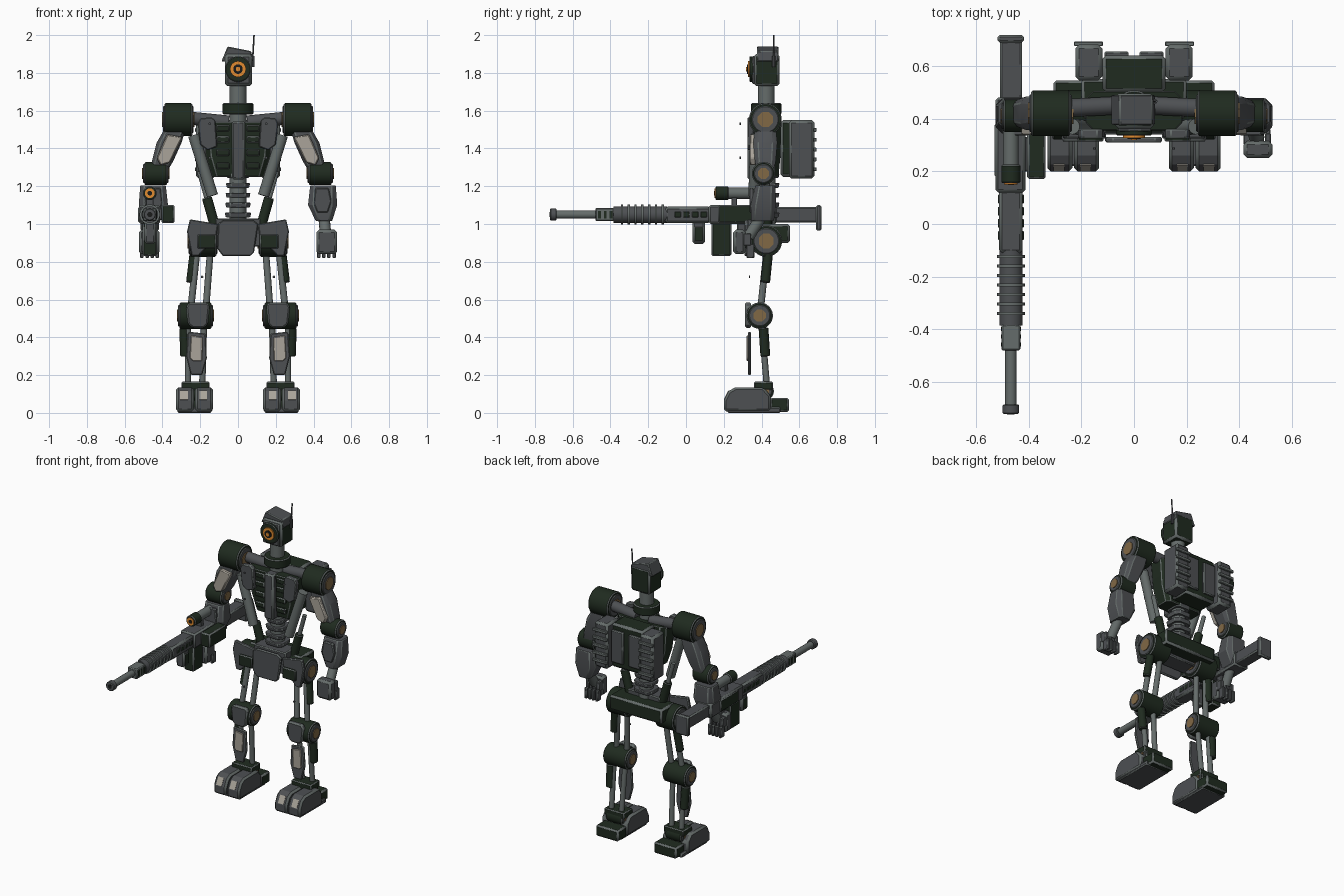
import bpy, bmesh, math
from mathutils import Vector

COL = {"dark_green": (0.014, 0.024, 0.014), "gunmetal": (0.075, 0.08, 0.086),
       "steel": (0.13, 0.15, 0.145), "beige": (0.40, 0.37, 0.32),
       "brass": (0.22, 0.14, 0.06), "orange": (0.75, 0.26, 0.03), "black": (0.01, 0.011, 0.01)}
MAT = {}
for n, c in COL.items():
    MAT[n] = bpy.data.materials.new(n)
    MAT[n].diffuse_color = (*c, 1)
G, M, S, B = "dark_green", "gunmetal", "steel", "beige"


def finish(name, bm, mat, bevel):
    """Turn a bmesh into an object; bevelled edges show worn steel."""
    bmesh.ops.recalc_face_normals(bm, faces=bm.faces)
    me = bpy.data.meshes.new(name)
    bm.to_mesh(me)
    bm.free()
    ob = bpy.data.objects.new(name, me)
    bpy.context.collection.objects.link(ob)
    me.materials.append(MAT[mat])
    me.materials.append(MAT[S] if mat in (G, M) else MAT[mat])
    if bevel:
        bv = ob.modifiers.new("worn_edges", "BEVEL")
        bv.width, bv.segments, bv.material = bevel, 1, 1
        bv.limit_method, bv.angle_limit = "ANGLE", math.radians(35)
    return ob


def rings(name, loops, mat, bevel=0.005):
    """Skin a stack of equal-length point loops and cap both ends."""
    bm = bmesh.new()
    vs = [[bm.verts.new(p) for p in l] for l in loops]
    n = len(vs[0])
    for a, b in zip(vs, vs[1:]):
        for i in range(n):
            bm.faces.new((a[i], a[(i + 1) % n], b[(i + 1) % n], b[i]))
    bm.faces.new(vs[0])
    bm.faces.new(vs[-1])
    return finish(name, bm, mat, bevel)


def prism(name, pts, axis, a, b, mat, bevel=0.005):
    f = (lambda p, t: (t, p[0], p[1])) if axis == "x" else (lambda p, t: (p[0], t, p[1]))
    return rings(name, [[f(p, t) for p in pts] for t in (a, b)], mat, bevel)


def box(name, x, y, z, mat, bevel=0.006):
    """Box from (min, max) ranges."""
    return prism(name, [(x[0], z[0]), (x[1], z[0]), (x[1], z[1]), (x[0], z[1])], "y", *y, mat, bevel)


def loft(name, secs, mat, bevel=0.004):
    """Chamfered-rectangle sections (cx, cy, z, width, depth)."""
    loops = []
    for cx, cy, z, w, d in secs:
        w, d = w / 2, d / 2
        c = min(w, d) * 0.4
        q = [(w, d - c), (w - c, d), (c - w, d), (-w, d - c), (-w, c - d), (c - w, -d), (w - c, -d), (w, c - d)]
        loops.append([(cx + u, cy + v, z) for u, v in q])
    return rings(name, loops, mat, bevel)


def rod(name, p, q, r, mat, sides=20, bevel=0.0, r2=None):
    p, q = Vector(p), Vector(q)
    rot = (q - p).to_track_quat("Z", "Y")
    ang = [2 * math.pi * (i + .5) / sides for i in range(sides)]
    return rings(name, [[c + rot @ Vector((math.cos(t) * k, math.sin(t) * k, 0)) for t in ang]
                        for c, k in ((p, r), (q, r2 or r))], mat, bevel)


def drum(name, x0, x1, y, z, r):
    """Joint drum along x with steel rims and brass hubs."""
    rod(name, (x0, y, z), (x1, y, z), r, G, 28, 0.006)
    d = 1 if x1 > x0 else -1
    rod(name + "_rim", (x0 - d * .007, y, z), (x1 + d * .007, y, z), r * .82, M, 28, 0.004)
    rod(name + "_hub", (x0 - d * .012, y, z), (x1 + d * .012, y, z), r * .5, "brass", 8)


# Head
box("head", (-.07, .075), (.36, .495), (1.73, 1.90), G, .013)
prism("head_cap", [(-.088, 1.86), (-.055, 1.94), (.07, 1.915), (.08, 1.86)], "y", .375, .49, M)
box("face_plate", (-.06, .065), (.35, .37), (1.74, 1.89), M)
for nm, r, y, m in (("eye_housing", .068, .335, G), ("eye_ring", .042, .327, "orange"),
                    ("eye_iris", .025, .322, "black"), ("eye_lens", .012, .318, "orange")):
    rod(nm, (0, .36, 1.82), (0, y, 1.82), r, m, 24, .004 if m == G else 0)
rod("antenna_base", (.078, .465, 1.83), (.078, .465, 1.89), .01, M, 10)
rod("antenna", (.078, .465, 1.88), (.085, .465, 2.0), .0045, M, 8)
rod("neck", (0, .425, 1.52), (0, .425, 1.75), .045, S, 24)
rod("neck_collar", (0, .425, 1.58), (0, .425, 1.64), .082, G, 28, .006)

# Torso
loft("chest_core", [(0, .43, 1.25, .27, .12), (0, .43, 1.36, .34, .14), (0, .43, 1.54, .37, .15)], G)
box("sternum", (-.033, .037), (.325, .40), (1.235, 1.545), M, .01)
for i in range(5):
    z = 1.035 + i * .052
    loft("spine_disc", [(0, .43, z, .13 - .004 * i, .12), (0, .43, z + .026, .14 - .004 * i, .13)], M)
rod("spine_core", (0, .43, .98), (0, .43, 1.3), .045, S)

# Backpack
box("backpack", (-.12, .12), (.5, .64), (1.25, 1.55), G, .014)
for s in (1, -1):
    X = lambda a, b: tuple(sorted((s * a, s * b)))
    box("backpack_panel", X(.02, .112), (.63, .655), (1.29, 1.51), M)
    box("side_pack", X(.12, .222), (.545, .68), (1.24, 1.55), M, .014)
    for i in range(5):
        box("side_pack_rib", X(.118, .228), (.675, .692), (1.28 + i * .052, 1.30 + i * .052), S, .003)

    # Chest details
    prism("chest_plate", [(s * .11, 1.41), (s * .12, 1.55), (s * .14, 1.565), (s * .2, 1.56),
                          (s * .213, 1.53), (s * .2, 1.42), (s * .16, 1.39)], "y", .325, .36, M)
    for z in (1.29, 1.36, 1.43, 1.49):
        box("chest_rib", X(.045, .115), (.345, .37), (z, z + .035), G)
    for z in (1.35, 1.53):
        rod("chest_bolt", (s * .15, .283, z), (s * .15, .29, z), .007, M, 8)
    rod("clavicle", (s * .05, .45, 1.54), (s * .25, .44, 1.56), .035, M)
    rod("chest_strut", (s * .235, .37, 1.47), (s * .135, .36, 1.15), .03, S)
    rod("waist_piston", (s * .12, .43, .98), (s * .165, .43, 1.14), .027, G, 16, .004)
    rod("waist_piston_rod", (s * .16, .43, 1.12), (s * .205, .43, 1.28), .014, S, 12)

    # Arm
    drum("shoulder", s * .242, s * .39, .42, 1.553, .087)
    rings("upper_arm", [[(s * (x + u * w), .42 + v * d, z) for u, v in
                         ((1, .6), (.7, 1), (-.7, 1), (-1, .6), (-1, -.6), (-.7, -1), (.7, -1), (1, -.6))]
                        for x, z, w, d in ((.33, 1.51, .055, .055), (.365, 1.43, .066, .064),
                                           (.40, 1.33, .056, .055), (.42, 1.28, .045, .045))], M, .004)
    prism("upper_arm_plate", [(s * .295, 1.46), (s * .375, 1.475), (s * .43, 1.35), (s * .41, 1.31),
                              (s * .36, 1.325)], "y", .338, .37, B, .006)
    drum("elbow", s * .375, s * .495, .41, 1.267, .062)
    loft("forearm", [(s * .455, .405, 1.015, .085, .12), (s * .448, .41, 1.10, .155, .135),
                     (s * .45, .42, 1.205, .135, .105)], M)
    prism("forearm_plate", [(s * .42, 1.06), (s * .475, 1.06), (s * .495, 1.12), (s * .48, 1.19),
                            (s * .41, 1.19), (s * .4, 1.11)], "y", .335, .36, M)
    rod("wrist", (s * .455, .40, 1.04), (s * .465, .33, .93), .03, S, 16)
    box("hand_back", X(.415, .525), (.25, .315), (.84, .97), M, .014)
    for i in range(4):
        x = .416 + i * .027
        box("finger", X(x, x + .023), (.30, .345), (.885, .95), M, .004)
        box("finger_tip", X(x + .002, x + .021), (.32, .362), (.82, .895), M, .004)

    # Hip
    drum("hip", s * .115, s * .255, .425, .91, .084)
    prism("hip_plate", [(s * .105, 1.0), (s * .255, 1.025), (s * .27, .96), (s * .245, .83),
                        (s * .21, .83), (s * .115, .93)], "y", .325, .35, M)
    box("hip_block", X(.115, .215), (.312, .345), (.87, .945), G)

    # Leg
    rod("thigh_rod_outer", (s * .215, .43, .88), (s * .25, .395, .55), .018, S)
    rod("thigh_rod_inner", (s * .145, .43, .88), (s * .17, .395, .55), .018, S)
    rod("thigh_sleeve", (s * .232, .435, .84), (s * .25, .42, .69), .025, G, 16, .004)
    rod("thigh_bolt", (s * .19, .333, .72), (s * .19, .34, .72), .007, M, 8)
    drum("knee", s * .14, s * .31, .39, .515, .07)
    prism("knee_pad", [(s * .15, .57), (s * .165, .585), (s * .26, .585), (s * .275, .56), (s * .265, .47),
                       (s * .24, .45), (s * .18, .45), (s * .16, .47)], "y", .312, .345, M, .008)
    rod("shin_rod_outer", (s * .265, .40, .48), (s * .265, .43, .12), .017, S)
    rod("shin_rod_inner", (s * .18, .40, .48), (s * .19, .43, .12), .017, S)
    rod("shin_sleeve", (s * .285, .41, .45), (s * .28, .42, .30), .026, G, 16, .004)
    prism("shin_plate", [(s * .172, .42), (s * .265, .43), (s * .275, .30), (s * .25, .20), (s * .19, .20),
                         (s * .165, .29)], "y", .328, .345, M)
    prism("shin_inlay", [(s * .188, .40), (s * .248, .41), (s * .255, .29), (s * .24, .275), (s * .19, .275)],
          "y", .32, .33, B, .003)
    drum("ankle", s * .165, s * .285, .415, .115, .05)
    box("ankle_block", X(.15, .30), (.36, .46), (.12, .165), G)

    # Foot
    for x in (.133, .234):
        prism("toe", [(.2, .008), (.2, .065), (.225, .115), (.26, .135), (.41, .135), (.45, .09), (.45, .008)],
              "x", s * x, s * (x + .094), M, .012)
        prism("toe_plate", [(.199, .07), (.224, .118), (.232, .112), (.208, .066)],
              "x", s * (x + .03), s * (x + .072), B, 0)
    box("sole", X(.14, .32), (.22, .5), (0, .03), M)
    box("heel", X(.135, .305), (.445, .545), (.004, .08), G, .01)

# Pelvis
box("pelvis", (-.2, .2), (.40, .55), (.90, 1.0), G, .012)
box("pelvis_core", (-.12, .12), (.34, .46), (.88, 1.03), M)
prism("groin_plate", [(-.105, 1.0), (-.08, 1.02), (.08, 1.02), (.107, 1.0), (.085, .85), (.065, .83),
                      (-.08, .83), (-.11, .87)], "y", .31, .33, M)

# Rifle
gx, gz = -.467, 1.05


def tube(name, y0, y1, r, mat, z=gz, sides=20, bevel=0.0, x=gx):
    return rod(name, (x, y0, z), (x, y1, z), r, mat, sides, bevel)


tube("muzzle", -.72, -.685, .032, M, bevel=.004)
tube("muzzle_bore", -.722, -.719, .014, "black")
tube("barrel", -.69, -.46, .022, S)
box("barrel_block", (gx - .036, gx + .036), (-.48, -.38), (1.015, 1.085), S, .006)
for i in range(3):
    box("barrel_vent", (gx - .038, gx + .038), (-.465 + i * .03, -.45 + i * .03), (1.03, 1.07), G, 0)
tube("barrel_shroud", -.385, -.10, .044, M)
for i in range(7):
    tube("cooling_ring", -.345 + i * .036, -.333 + i * .036, .054, S)
box("rifle_handguard", (gx - .045, gx + .045), (-.11, .13), (1.005, 1.092), M, .012)
for i in range(4):
    box("handguard_slot", (gx - .049, gx + .049), (-.06 + i * .046, -.027 + i * .046), (1.035, 1.065), G, .002)
box("rifle_receiver", (-.525, -.412), (.12, .48), (1.0, 1.1), M, .01)
box("receiver_panel", (-.53, -.50), (.18, .38), (1.01, 1.09), G)
box("ammo_box", (-.405, -.335), (.17, .355), (1.005, 1.1), G, .008)
box("ammo_feed", (-.42, -.40), (.2, .33), (1.02, 1.085), M)
box("rifle_stock", (-.508, -.424), (.40, .695), (1.008, 1.09), M, .008)
box("butt_plate", (-.517, -.418), (.688, .717), (.965, 1.1), M, .008)
box("magazine", (-.505, -.43), (.135, .24), (.83, 1.01), G, .008)
box("foregrip", (-.495, -.437), (.035, .1), (.895, 1.015), M, .01)
box("foregrip_panel", (-.498, -.434), (.045, .09), (.91, .985), G, .003)
box("pistol_grip", (-.49, -.44), (.27, .32), (.87, 1.01), M)
# Scope
tube("scope_body", .2, .42, .03, S, 1.163)
tube("scope_hood", .155, .225, .037, G, 1.163, 20, .005)
tube("scope_glass", .15, .16, .026, "orange", 1.163)
tube("scope_pupil", .147, .16, .012, "black", 1.163)
for y in (.24, .36):
    box("scope_mount", (gx - .02, gx + .02), (y, y + .03), (1.09, 1.15), M, .003)

# Smooth the round parts, keep hard edges
for ob in bpy.data.objects:
    ob.select_set(True)
    bpy.context.view_layer.objects.active = ob
bpy.ops.object.shade_smooth_by_angle(angle=math.radians(25))
